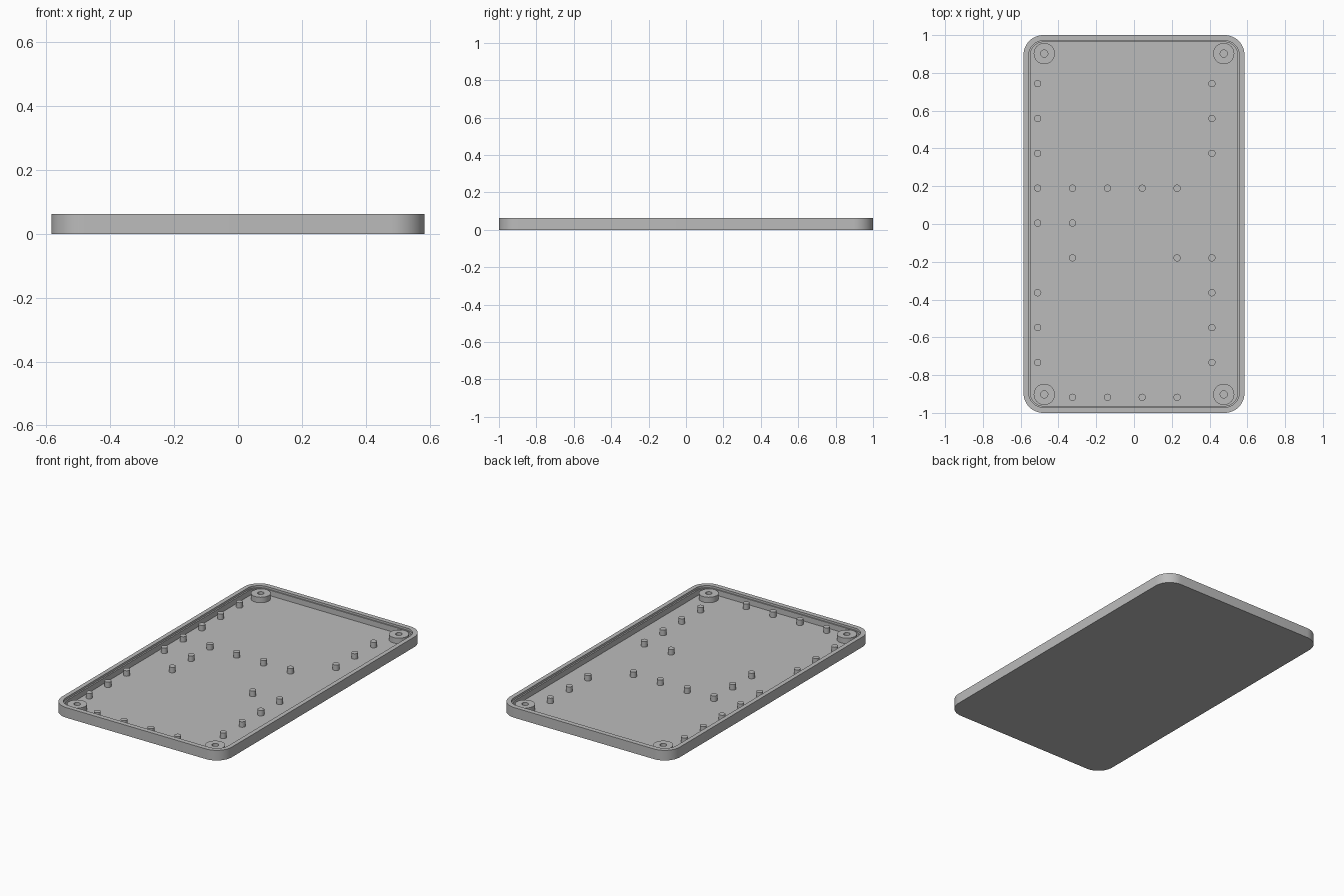
import bpy, bmesh
from math import cos, sin, pi

cube = bpy.data.objects.get("Cube")
if cube:
    bpy.data.objects.remove(cube, do_unlink=True)

grey = bpy.data.materials.new("plain grey")
grey.use_nodes = True
grey.diffuse_color = (0.5, 0.5, 0.5, 1)
grey.node_tree.nodes["Principled BSDF"].inputs["Base Color"].default_value = (0.5, 0.5, 0.5, 1)

HEIGHT, LEDGE, FLOOR = 0.063, 0.05, 0.016


def outline(hx, hy, r, steps=12):
    """Rounded rectangle, counter-clockwise."""
    pts = []
    for q, (sx, sy) in enumerate([(1, 1), (-1, 1), (-1, -1), (1, -1)]):
        for i in range(steps + 1):
            a = (q + i / steps) * pi / 2
            pts.append((sx * (hx - r) + r * cos(a), sy * (hy - r) + r * sin(a)))
    return pts


def circle(r, n=32):
    return [(r * cos(2 * pi * i / n), r * sin(2 * pi * i / n)) for i in range(n)]


def loft(name, rings, location=(0, 0, 0)):
    """Join matching (points, z) rings into one shell, capped at both ends."""
    bm = bmesh.new()
    loops = [[bm.verts.new((x, y, z)) for x, y in pts] for pts, z in rings]
    n = len(loops[0])
    for a, b in zip(loops, loops[1:]):
        for i in range(n):
            j = (i + 1) % n
            bm.faces.new((a[i], a[j], b[j], b[i]))
    bm.faces.new(loops[0][::-1])
    bm.faces.new(loops[-1])
    mesh = bpy.data.meshes.new(name)
    bm.to_mesh(mesh)
    bm.free()
    mesh.materials.append(grey)
    obj = bpy.data.objects.new(name, mesh)
    obj.location = location
    bpy.context.collection.objects.link(obj)
    bpy.ops.object.select_all(action="DESELECT")
    obj.select_set(True)
    bpy.context.view_layer.objects.active = obj
    bpy.ops.object.shade_smooth_by_angle()
    return obj


# Tray: outer wall, rim, narrow inner ledge and floor
outer = outline(0.585, 1.0, 0.105)
lip = outline(0.558, 0.97, 0.078)
pocket = outline(0.549, 0.963, 0.07)
loft("tray", [(outer, 0), (outer, HEIGHT), (lip, HEIGHT), (lip, LEDGE),
              (pocket, LEDGE), (pocket, FLOOR)])

# Hollow screw bosses in the corners
for sx in (-1, 1):
    for sy in (-1, 1):
        loft("corner_boss", [(circle(0.056), FLOOR - 0.002), (circle(0.056), LEDGE),
                             (circle(0.019), LEDGE), (circle(0.019), FLOOR + 0.001)],
             (sx * 0.475, sy * 0.902, 0))

# Support pegs on a regular grid, columns listed row by row from the back
PITCH = 0.1845
rows = ["05", "05", "05", "01234", "01", "145", "05", "05", "05", "1234"]
for row, columns in enumerate(rows):
    for col in columns:
        loft("support_peg", [(circle(0.019, 24), FLOOR - 0.002), (circle(0.019, 24), LEDGE)],
             (-0.51 + int(col) * PITCH, 0.743 - row * PITCH, 0))
